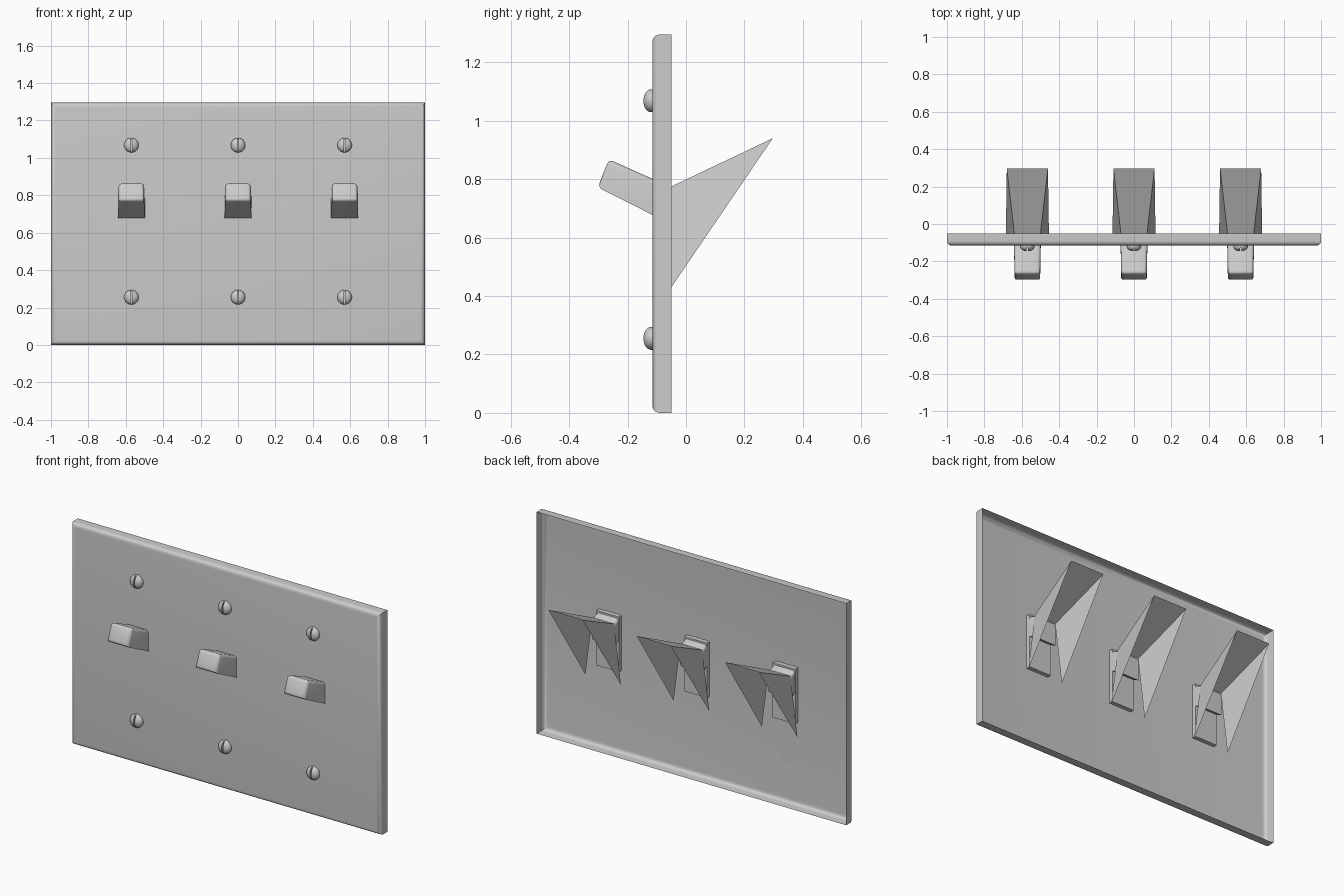
import bpy, bmesh, math
from mathutils import Matrix, Vector

cube = bpy.data.objects.get("Cube")
if cube:
    bpy.data.objects.remove(cube, do_unlink=True)

grey = bpy.data.materials.new("light_grey")
grey.use_nodes = True
COLOUR = (0.6, 0.6, 0.6, 1)
grey.diffuse_color = COLOUR
grey.node_tree.nodes["Principled BSDF"].inputs["Base Color"].default_value = COLOUR

FRONT, BACK, HEIGHT = -0.115, -0.05, 1.295
COLUMNS = (-0.57, 0.0, 0.57)


def finish(bm, name, smooth=None):
    mesh = bpy.data.meshes.new(name)
    bm.to_mesh(mesh)
    bm.free()
    obj = bpy.data.objects.new(name, mesh)
    bpy.context.collection.objects.link(obj)
    mesh.materials.append(grey)
    if smooth:
        bpy.ops.object.select_all(action='DESELECT')
        obj.select_set(True)
        bpy.context.view_layer.objects.active = obj
        bpy.ops.object.shade_smooth_by_angle(angle=math.radians(smooth))
    return obj


def box(bm, lo, hi):
    lo, hi = Vector(lo), Vector(hi)
    size = Matrix.Diagonal((*(hi - lo), 1))
    return bmesh.ops.create_cube(bm, size=1, matrix=Matrix.Translation((lo + hi) / 2) @ size)


# Wall plate: open-backed shell with rounded front edges
def wall_plate():
    bm = bmesh.new()
    r, steps = 0.025, 6
    profile = [(0, BACK)]
    for i in range(steps + 1):
        a = math.pi / 2 * i / steps
        profile.append((r * (1 - math.cos(a)), FRONT + r * (1 - math.sin(a))))
    rings = []
    for inset, y in profile:
        x, low, high = 1 - inset, inset, HEIGHT - inset
        rings.append([bm.verts.new((px, y, pz)) for px, pz in
                      ((-x, low), (x, low), (x, high), (-x, high))])
    for a, b in zip(rings, rings[1:]):
        for i in range(4):
            j = (i + 1) % 4
            bm.faces.new((a[i], a[j], b[j], b[i]))
    bm.faces.new(rings[-1])
    finish(bm, "wall_plate", 35)


# Toggle: tapered lever with rounded tip, running back through the plate
def toggle(cx):
    bm = bmesh.new()
    root = [(BACK, 0.645), (BACK, 0.772)]
    tip = [(-0.302, 0.772), (-0.264, 0.868)]
    loops = []
    for (low, high), w in ((root, 0.073), (tip, 0.068)):
        loops.append([bm.verts.new((cx + sx * w, *p)) for sx, p in
                      ((-1, low), (1, low), (1, high), (-1, high))])
    a, b = loops
    for i in range(4):
        j = (i + 1) % 4
        bm.faces.new((a[i], a[j], b[j], b[i]))
    cap = bm.faces.new(b)
    bm.faces.new(a[::-1])
    bmesh.ops.recalc_face_normals(bm, faces=bm.faces[:])
    long_top = [e for e in bm.edges if set(e.verts) in ({a[2], b[2]}, {a[3], b[3]})]
    bmesh.ops.bevel(bm, geom=list(cap.edges) + long_top, offset=0.016, segments=3,
                    profile=0.5, affect='EDGES')
    finish(bm, "toggle", 40)


# Slot filler: flush block below the toggle
def slot_block(cx):
    bm = bmesh.new()
    box(bm, (cx - 0.073, FRONT + 0.001, 0.48), (cx + 0.073, -0.09, 0.8))
    finish(bm, "slot_block")


# Rear bracket: sloping web with two splayed triangular fins
def rear_bracket(cx):
    bm = bmesh.new()
    left, right = [[bm.verts.new((cx + s * x, y, z)) for x, y, z in
                    ((0.07, BACK, 0.775), (0.11, 0.297, 0.94), (0.115, BACK, 0.43))]
                   for s in (-1, 1)]
    bm.faces.new((left[0], right[0], right[1], left[1]))
    bm.faces.new(left)
    bm.faces.new(right[::-1])
    finish(bm, "rear_bracket")


# Screw: domed head with a vertical driver slot
def screw(cx, cz):
    bm = bmesh.new()
    arc = [(0.039, 0.0), (0.039, 0.006)]
    for i in range(1, 6):
        a = math.pi / 2 * i / 6
        arc.append((0.039 * math.cos(a), 0.006 + 0.025 * math.sin(a)))
    n, rings = 24, []
    for rad, d in arc:
        rings.append([bm.verts.new((cx + rad * math.cos(math.tau * k / n), FRONT - d,
                                    cz + rad * math.sin(math.tau * k / n))) for k in range(n)])
    for a, b in zip(rings, rings[1:]):
        for k in range(n):
            m = (k + 1) % n
            bm.faces.new((a[k], a[m], b[m], b[k]))
    bm.faces.new(rings[-1])
    bm.faces.new(rings[0][::-1])
    bmesh.ops.recalc_face_normals(bm, faces=bm.faces[:])
    head = finish(bm, "screw_head", 40)
    cut = bmesh.new()
    box(cut, (cx - 0.004, FRONT - 0.05, cz - 0.05), (cx + 0.004, FRONT - 0.012, cz + 0.05))
    cutter = finish(cut, "slot_cutter")
    mod = head.modifiers.new("driver_slot", 'BOOLEAN')
    mod.operation, mod.object, mod.solver = 'DIFFERENCE', cutter, 'EXACT'
    bpy.context.view_layer.objects.active = head
    bpy.ops.object.modifier_apply(modifier=mod.name)
    bpy.data.objects.remove(cutter, do_unlink=True)


wall_plate()
for cx in COLUMNS:
    toggle(cx)
    slot_block(cx)
    rear_bracket(cx)
    for cz in (0.255, 1.068):
        screw(cx, cz)
